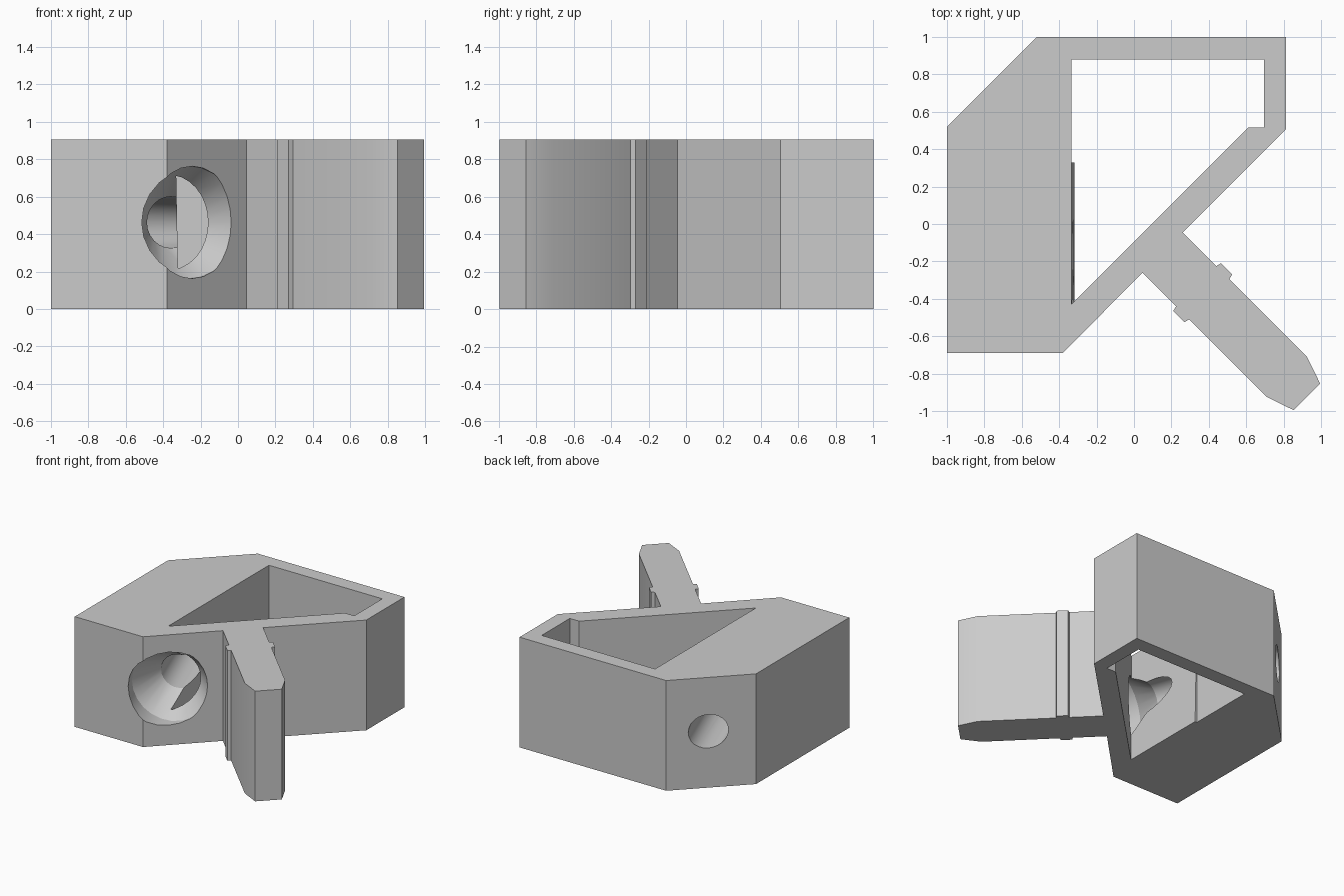
import bpy, bmesh, math
from mathutils import Vector

if "Cube" in bpy.data.objects:
    bpy.data.objects.remove(bpy.data.objects["Cube"], do_unlink=True)

HEIGHT = 0.905
grey = bpy.data.materials.new("plain grey")
grey.use_nodes = True
colour = (0.6, 0.6, 0.6, 1)
grey.diffuse_color = colour
grey.node_tree.nodes["Principled BSDF"].inputs["Base Color"].default_value = colour


def make(name, bm):
    bmesh.ops.recalc_face_normals(bm, faces=bm.faces)
    mesh = bpy.data.meshes.new(name)
    bm.to_mesh(mesh)
    bm.free()
    mesh.materials.append(grey)
    ob = bpy.data.objects.new(name, mesh)
    bpy.context.collection.objects.link(ob)
    return ob


def prism(name, points, shift):
    """Extrude a closed polygon along a vector."""
    bm = bmesh.new()
    face = bm.faces.new([bm.verts.new(p) for p in points])
    ext = bmesh.ops.extrude_face_region(bm, geom=[face])["geom"]
    bmesh.ops.translate(bm, vec=shift, verts=[v for v in ext if isinstance(v, bmesh.types.BMVert)])
    return make(name, bm)


def lathe(name, profile, start, direction, sides=24):
    """Turn (distance, radius) pairs about an axis."""
    bm = bmesh.new()
    turn = Vector(direction).to_track_quat("Z", "Y")
    rings = []
    for dist, r in profile:
        ring = []
        for i in range(sides):
            a = math.tau * i / sides
            p = Vector((r * math.cos(a), r * math.sin(a), dist))
            ring.append(bm.verts.new(Vector(start) + turn @ p))
        rings.append(ring)
    for a, b in zip(rings, rings[1:]):
        for i in range(sides):
            j = (i + 1) % sides
            bm.faces.new((a[i], a[j], b[j], b[i]))
    bm.faces.new(rings[0])
    bm.faces.new(rings[-1])
    return make(name, bm)


def combine(target, tool, operation):
    tool.hide_render = True
    mod = target.modifiers.new(tool.name, "BOOLEAN")
    mod.operation = operation
    mod.solver = "EXACT"
    mod.object = tool
    bpy.context.view_layer.objects.active = target
    bpy.ops.object.modifier_apply(modifier=mod.name)
    bpy.data.objects.remove(tool, do_unlink=True)


# Bracket outline: one edge of the ridged tongue is mirrored across its diagonal
tongue = [(0.26, -0.045), (0.44, -0.225), (0.465, -0.21), (0.525, -0.27),
          (0.51, -0.295), (0.925, -0.71), (0.995, -0.853)]
mirrored = [(-y, -x) for x, y in reversed(tongue)]
outline = [(-1, -0.69), (-1, 0.52), (-0.52, 1), (0.812, 1), (0.812, 0.505)]
outline += tongue + mirrored + [(-0.38, -0.69)]
bracket = prism("bracket", [(x, y, 0) for x, y in outline], (0, 0, HEIGHT))

# Triangular through opening
opening = [(-0.335, -0.43), (-0.335, 0.88), (0.695, 0.88), (0.695, 0.515), (0.61, 0.515)]
combine(bracket, prism("opening_cutter", [(x, y, -0.2) for x, y in opening],
                       (0, 0, HEIGHT + 0.4)), "DIFFERENCE")

# Slightly sloped pad on the inner wall
pad = [(-0.4, 0), (-0.317, 0), (-0.334, HEIGHT), (-0.4, HEIGHT)]
combine(bracket, prism("wall_pad", [(x, -0.46, z) for x, z in pad], (0, 0.79, 0)), "UNION")

# Angled screw hole with a countersunk mouth
bore = [(-0.3, 0.138), (1.1, 0.138), (1.34, 0.3), (2.2, 0.3)]
combine(bracket, lathe("screw_hole_cutter", bore, (-0.745, 0.775, 0.463),
                       (0.352, -0.936, 0)), "DIFFERENCE")

# Smooth the round hole, keep the flat faces crisp
bpy.ops.object.select_all(action="DESELECT")
bracket.select_set(True)
bpy.context.view_layer.objects.active = bracket
bpy.ops.object.shade_smooth_by_angle(angle=math.radians(25))
